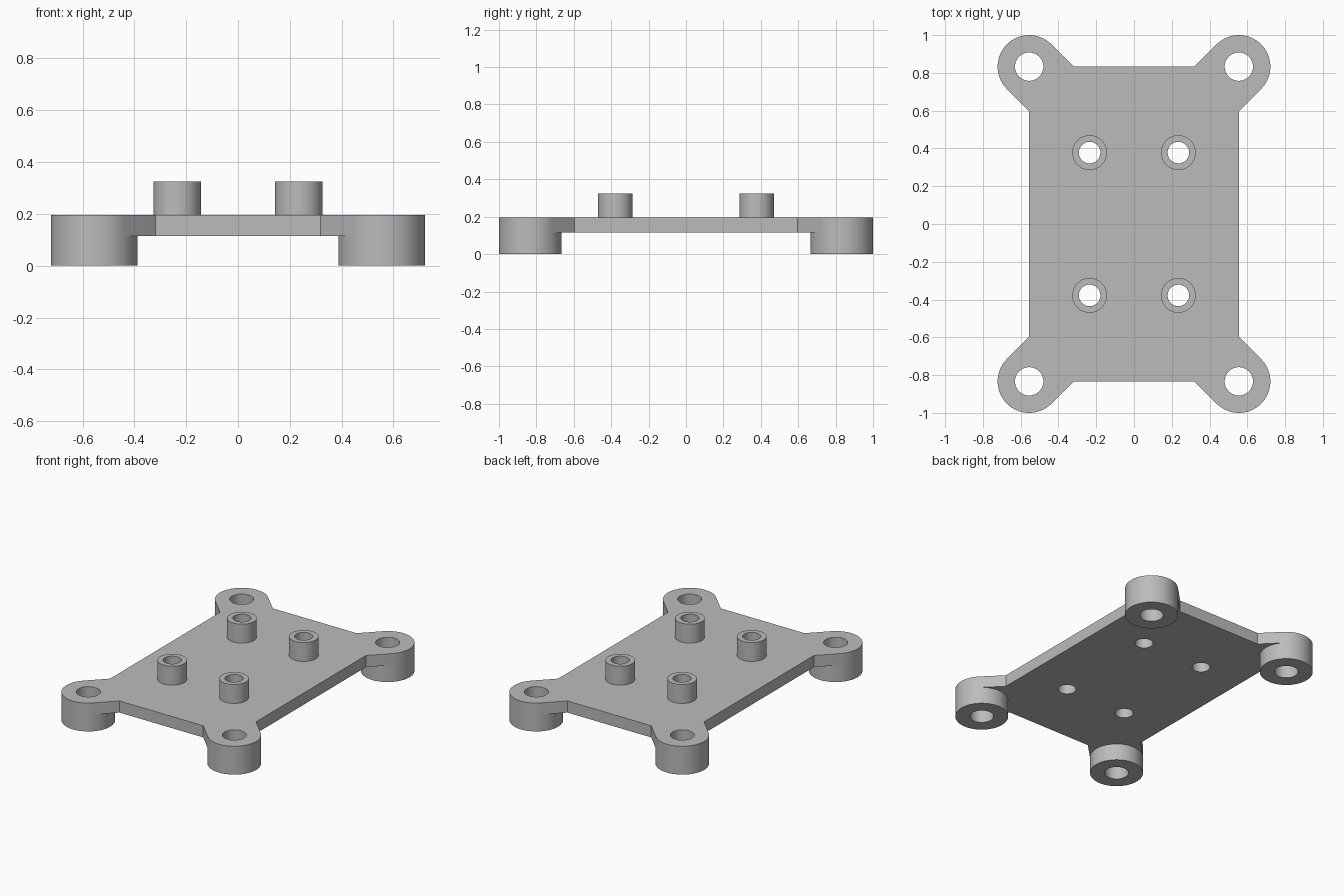
import bpy, bmesh
from math import cos, sin, pi, sqrt

SEGMENTS = 64
FOOT_X, FOOT_Y, FOOT_R, FOOT_HOLE = 0.555, 0.833, 0.167, 0.075
BOSS_X, BOSS_Y, BOSS_R, BOSS_HOLE = 0.235, 0.378, 0.092, 0.057
PLATE_LOW, PLATE_TOP, BOSS_TOP = 0.115, 0.195, 0.325
CORNERS = [(1, 1), (-1, 1), (-1, -1), (1, -1)]

cube = bpy.data.objects.get("Cube")
if cube:
    bpy.data.objects.remove(cube, do_unlink=True)

grey = bpy.data.materials.new("plain grey")
grey.use_nodes = True
colour = (0.5, 0.5, 0.5, 1)
grey.diffuse_color = colour
grey.node_tree.nodes["Principled BSDF"].inputs["Base Color"].default_value = colour


def arc(x, y, radius, start=0, count=SEGMENTS):
    """Points on a circle, on steps shared by every round part."""
    steps = [2 * pi * (start + i) / SEGMENTS for i in range(count)]
    return [(x + radius * cos(a), y + radius * sin(a)) for a in steps]


def finish(name, bm):
    bmesh.ops.recalc_face_normals(bm, faces=bm.faces)
    mesh = bpy.data.meshes.new(name)
    bm.to_mesh(mesh)
    bm.free()
    mesh.materials.append(grey)
    obj = bpy.data.objects.new(name, mesh)
    bpy.context.collection.objects.link(obj)
    bpy.ops.object.select_all(action='DESELECT')
    obj.select_set(True)
    bpy.context.view_layer.objects.active = obj
    bpy.ops.object.shade_smooth_by_angle(angle=pi / 6)


def ring(name, x, y, outer, inner, joint_z, end_z):
    """Hollow cylinder, left open where it joins the plate."""
    bm = bmesh.new()
    loops = []
    for radius, z in ((inner, joint_z), (inner, end_z), (outer, end_z), (outer, joint_z)):
        loops.append([bm.verts.new((px, py, z)) for px, py in arc(x, y, radius)])
    for a, b in zip(loops, loops[1:]):
        for i in range(SEGMENTS):
            j = (i + 1) % SEGMENTS
            bm.faces.new((a[i], a[j], b[j], b[i]))
    # Keep the outside pointing outward on the open shell
    bmesh.ops.recalc_face_normals(bm, faces=bm.faces)
    finish(name, bm)


# Plate outline with diagonal necks tangent to the round ears
neck = FOOT_R * sqrt(2)
outline = []
for i, (sx, sy) in enumerate(CORNERS):
    ends = [(sx * FOOT_X, sy * (FOOT_Y - neck)), (sx * (FOOT_X - neck), sy * FOOT_Y)]
    if sx * sy < 0:
        ends.reverse()
    start = (2 * i - 1) * SEGMENTS // 8
    ear = arc(sx * FOOT_X, sy * FOOT_Y, FOOT_R, start, SEGMENTS // 2 + 1)
    outline += [ends[0]] + ear + [ends[1]]

# Plate with its eight through holes
loops = [outline]
for sx, sy in CORNERS:
    loops.append(arc(sx * FOOT_X, sy * FOOT_Y, FOOT_HOLE))
    loops.append(arc(sx * BOSS_X, sy * BOSS_Y, BOSS_HOLE))
curve = bpy.data.curves.new("plate_profile", 'CURVE')
curve.dimensions = '2D'
curve.fill_mode = 'BOTH'
curve.extrude = (PLATE_TOP - PLATE_LOW) / 2
for points in loops:
    spline = curve.splines.new('POLY')
    spline.points.add(len(points) - 1)
    for point, (x, y) in zip(spline.points, points):
        point.co = (x, y, 0, 1)
    spline.use_cyclic_u = True
profile = bpy.data.objects.new("plate_profile", curve)
bpy.context.collection.objects.link(profile)
depsgraph = bpy.context.evaluated_depsgraph_get()
bm = bmesh.new()
bm.from_mesh(profile.evaluated_get(depsgraph).to_mesh())
bpy.data.objects.remove(profile, do_unlink=True)
bmesh.ops.remove_doubles(bm, verts=bm.verts, dist=0.0001)
bmesh.ops.translate(bm, verts=bm.verts, vec=(0, 0, (PLATE_LOW + PLATE_TOP) / 2))
finish("base_plate", bm)

# Feet below the corners and standoffs above the plate
for sx, sy in CORNERS:
    place = ("left" if sx > 0 else "right") + ("_back" if sy > 0 else "_front")
    ring(place + "_foot", sx * FOOT_X, sy * FOOT_Y, FOOT_R, FOOT_HOLE, PLATE_LOW, 0)
    ring(place + "_standoff", sx * BOSS_X, sy * BOSS_Y, BOSS_R, BOSS_HOLE, PLATE_TOP, BOSS_TOP)
